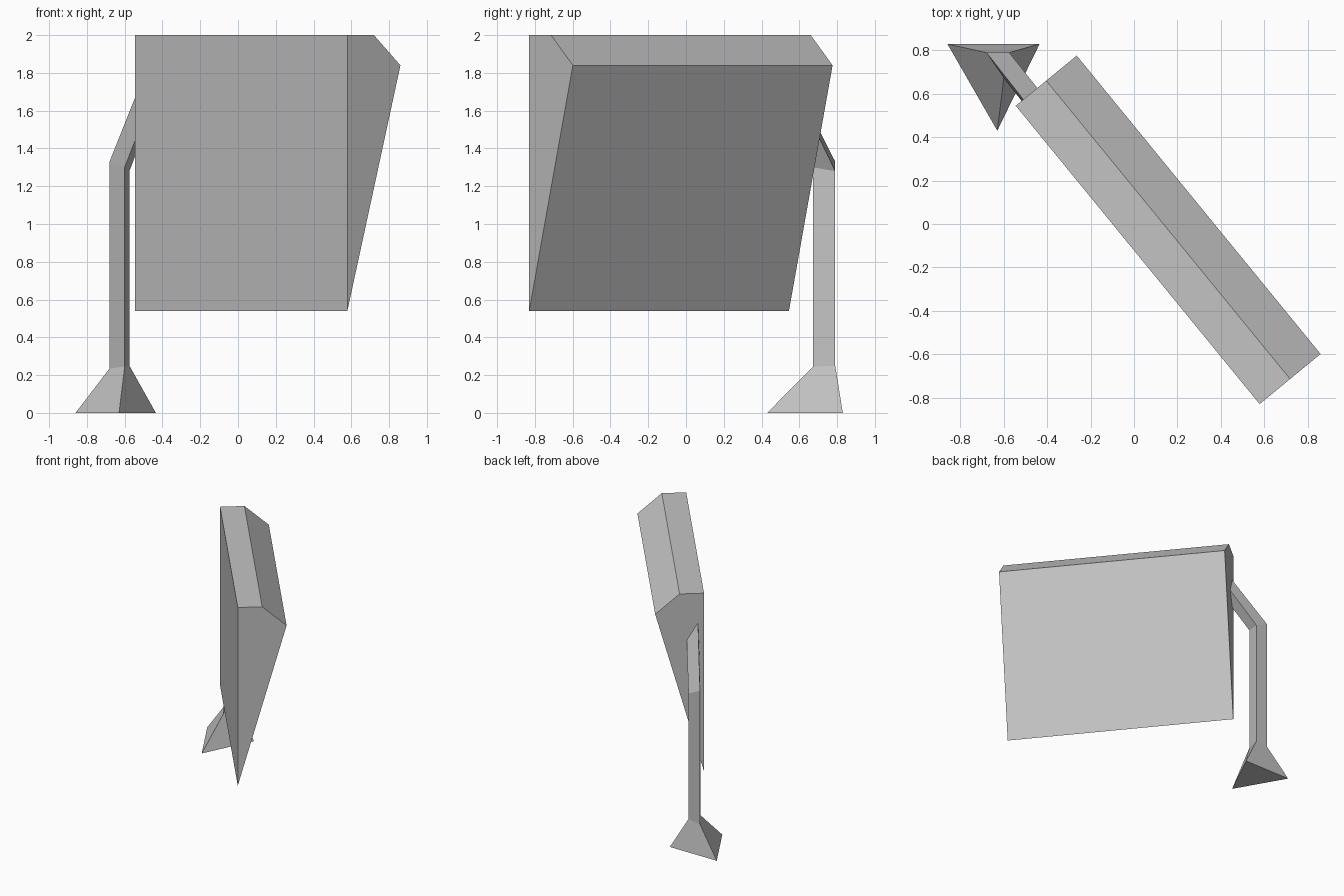
import bpy, bmesh
from mathutils import Vector

if "Cube" in bpy.data.objects:
    bpy.data.objects.remove(bpy.data.objects["Cube"])

grey = bpy.data.materials.new("plain grey")
grey.diffuse_color = (0.55, 0.55, 0.55, 1)
grey.use_nodes = True
grey.node_tree.nodes["Principled BSDF"].inputs["Base Color"].default_value = grey.diffuse_color


def loft(name, rings):
    """Skin a closed solid through rings of equal point count."""
    bm = bmesh.new()
    loops = [[bm.verts.new(p) for p in ring] for ring in rings]
    n = len(loops[0])
    for a, b in zip(loops, loops[1:]):
        for i in range(n):
            j = (i + 1) % n
            bm.faces.new((a[i], a[j], b[j], b[i]))
    bm.faces.new(loops[0])
    bm.faces.new(loops[-1])
    bmesh.ops.recalc_face_normals(bm, faces=bm.faces)
    mesh = bpy.data.meshes.new(name)
    bm.to_mesh(mesh)
    bm.free()
    mesh.materials.append(grey)
    obj = bpy.data.objects.new(name, mesh)
    bpy.context.collection.objects.link(obj)
    return obj


# Sign panel: wedge profile (depth fraction, height) swept along its width
left, right = Vector((-0.545, 0.545, 0)), Vector((0.579, -0.83, 0))
depth = Vector((0.281, 0.231, 0))
profile = [(0, 0.54), (0, 2.0), (0.5, 2.0), (1, 1.84)]
loft("sign_panel", [[start + depth * d + Vector((0, 0, z)) for d, z in profile]
                    for start in (left, right)])

# Post: three-sided flared foot, straight shaft, then an arm bent into the panel
foot = [(-0.86, 0.83, 0), (-0.435, 0.83, 0), (-0.63, 0.43, 0)]
shaft_low = [(-0.68, 0.79, 0.235), (-0.575, 0.79, 0.25), (-0.60, 0.672, 0.245)]
shaft_top = [(-0.68, 0.79, 1.33), (-0.575, 0.79, 1.28), (-0.60, 0.672, 1.30)]
arm_end = [(-0.505, 0.567, 1.77), (-0.441, 0.621, 1.63), (-0.513, 0.561, 1.525)]
loft("support_post", [foot, shaft_low, shaft_top, arm_end])
